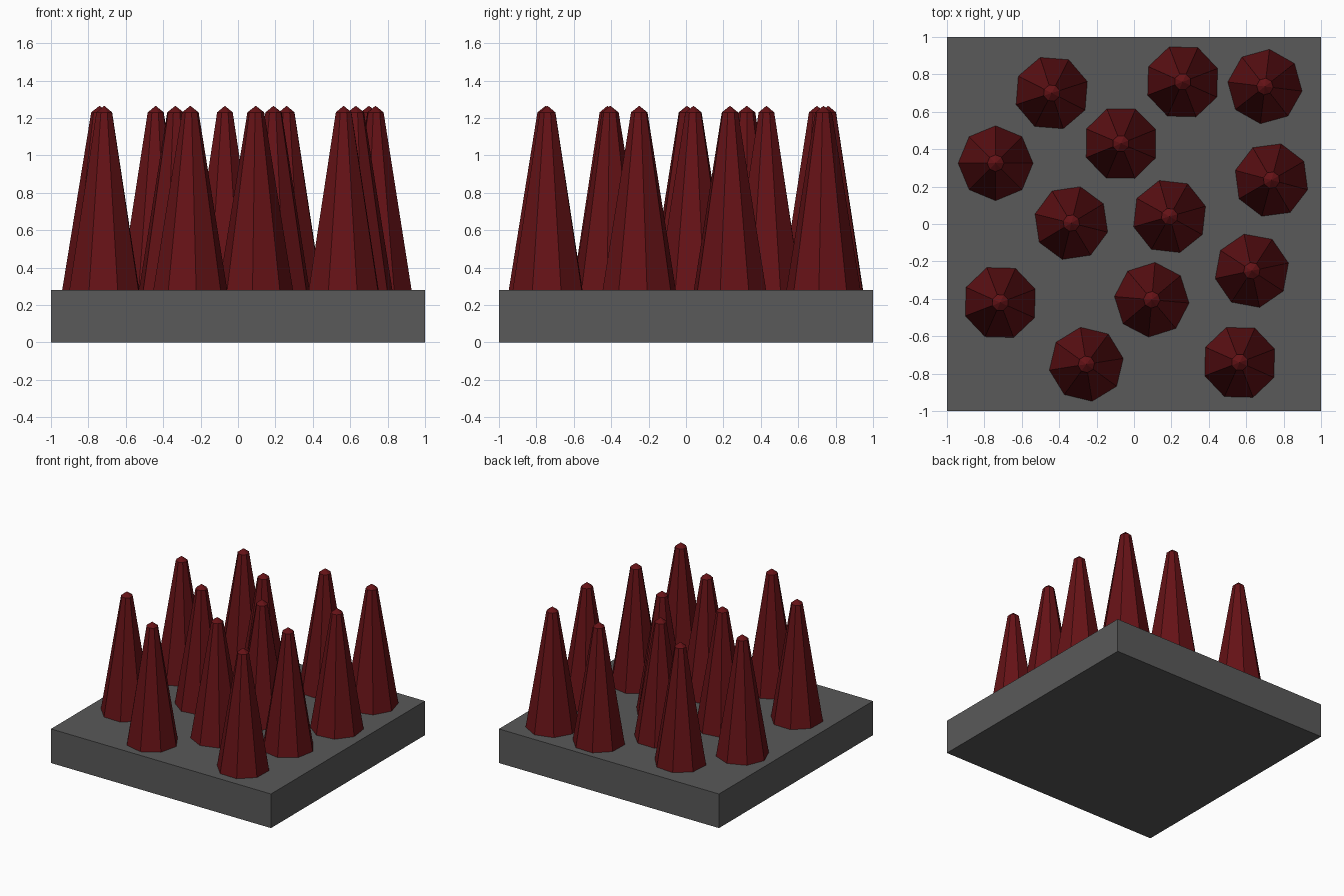
import bpy
from math import cos, sin, radians, tau

if "Cube" in bpy.data.objects:
    bpy.data.objects.remove(bpy.data.objects["Cube"])

BASE_H, SHOULDER_Z, TIP_Z = 0.28, 1.23, 1.265
SIDES, BASE_R, SHOULDER_R = 8, 0.2, 0.045


def material(name, color):
    mat = bpy.data.materials.new(name)
    mat.diffuse_color = (*color, 1)
    mat.use_nodes = True
    mat.node_tree.nodes["Principled BSDF"].inputs["Base Color"].default_value = mat.diffuse_color
    return mat


stone = material("dark_grey", (0.1, 0.1, 0.1))
red = material("dark_red", (0.13, 0.006, 0.008))

# Square base slab
bpy.ops.mesh.primitive_cube_add(size=1, location=(0, 0, BASE_H / 2))
base = bpy.context.object
base.name = "base_slab"
base.scale = (2, 2, BASE_H)
base.data.materials.append(stone)


# Eight-sided tapered spike with a blunt pointed tip
def spike(name, x, y, turn):
    verts = [(r * cos(radians(turn) + tau * i / SIDES),
              r * sin(radians(turn) + tau * i / SIDES), z)
             for r, z in ((BASE_R, 0), (SHOULDER_R, SHOULDER_Z - BASE_H))
             for i in range(SIDES)]
    verts.append((0, 0, TIP_Z - BASE_H))
    faces = [tuple(reversed(range(SIDES)))]
    for i in range(SIDES):
        j = (i + 1) % SIDES
        faces.append((i, j, j + SIDES, i + SIDES))
        faces.append((i + SIDES, j + SIDES, 2 * SIDES))
    mesh = bpy.data.meshes.new(name)
    mesh.from_pydata(verts, [], faces)
    mesh.materials.append(red)
    obj = bpy.data.objects.new(name, mesh)
    obj.location = (x, y, BASE_H)
    bpy.context.collection.objects.link(obj)


# Scattered spikes: x, y, rotation in degrees
layout = [
    (-0.44, 0.70, 18), (0.26, 0.76, 21), (0.70, 0.735, 38),
    (-0.07, 0.43, 22), (-0.74, 0.325, 0), (0.735, 0.235, 30),
    (-0.335, 0.005, 31), (0.19, 0.04, 16), (0.63, -0.25, 12),
    (-0.715, -0.42, 21), (0.095, -0.405, 40), (-0.255, -0.75, 9),
    (0.565, -0.74, 21),
]
for n, (x, y, turn) in enumerate(layout, 1):
    spike(f"spike_{n:02d}", x, y, turn)
